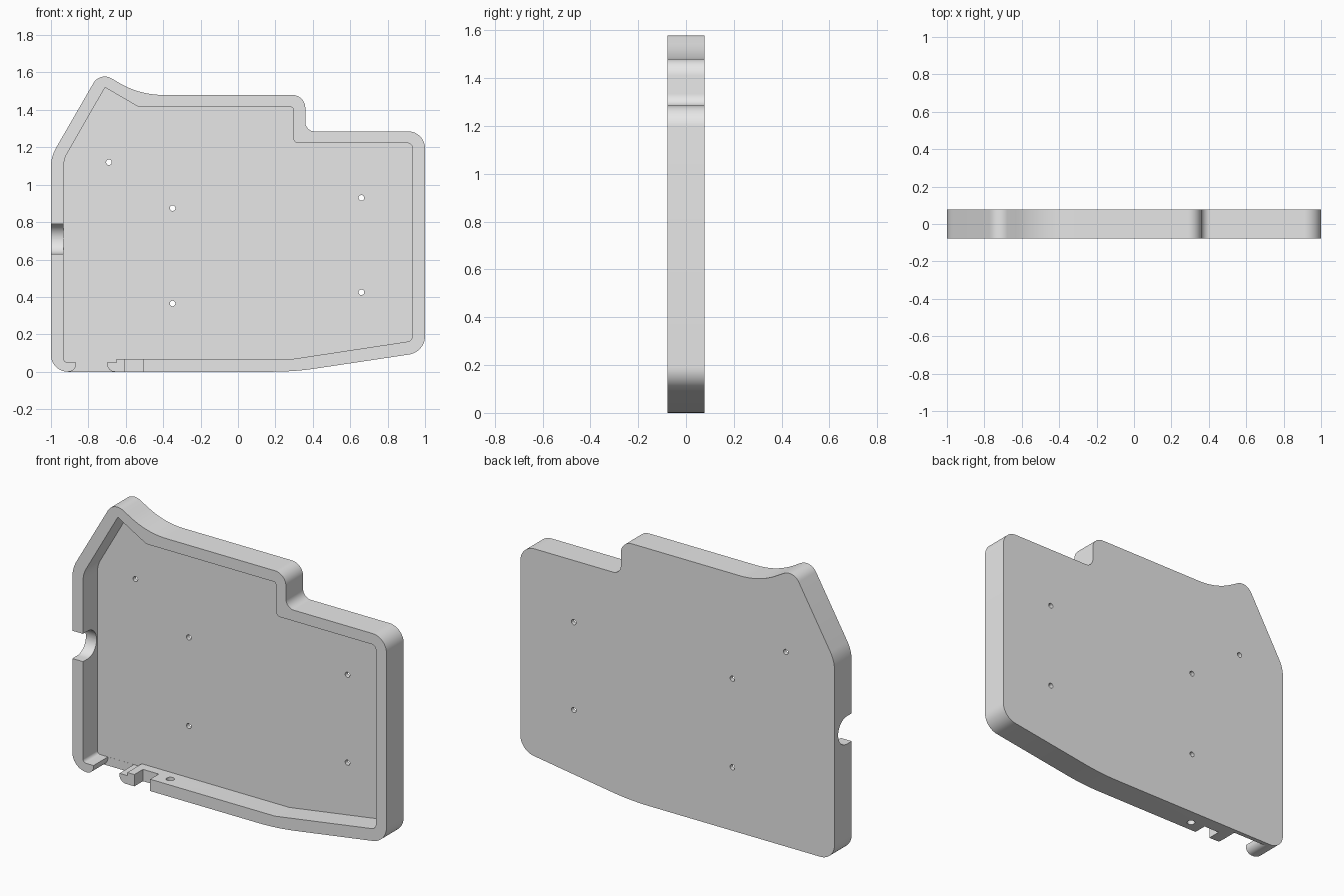
import bpy, bmesh, math
from mathutils import Vector, Matrix

cube = bpy.data.objects.get("Cube")
if cube:
    bpy.data.objects.remove(cube, do_unlink=True)

HALF = 0.078          # half of the tray depth
FLOOR = 0.053         # inner face of the floor

grey = bpy.data.materials.new("light_grey")
grey.use_nodes = True
colour = (0.8, 0.8, 0.8, 1)
grey.diffuse_color = colour
grey.node_tree.nodes["Principled BSDF"].inputs["Base Color"].default_value = colour


def rounded(corners, steps=12):
    """Turn (u, v, radius) corners into an outline with tangent arcs."""
    out = []
    for i, (u, v, r) in enumerate(corners):
        p = Vector((u, v))
        if r == 0:
            out.append(p)
            continue
        a = (Vector(corners[i - 1][:2]) - p).normalized()
        b = (Vector(corners[(i + 1) % len(corners)][:2]) - p).normalized()
        half = a.angle(b) / 2
        centre = p + (a + b).normalized() * (r / math.sin(half))
        start = p + a * (r / math.tan(half)) - centre
        end = p + b * (r / math.tan(half)) - centre
        sweep = start.angle_signed(end)
        for k in range(steps + 1):
            out.append(centre + Matrix.Rotation(-sweep * k / steps, 2) @ start)
    return out


def finish(name, bm):
    bmesh.ops.recalc_face_normals(bm, faces=bm.faces)
    mesh = bpy.data.meshes.new(name)
    bm.to_mesh(mesh)
    bm.free()
    mesh.materials.append(grey)
    obj = bpy.data.objects.new(name, mesh)
    bpy.context.collection.objects.link(obj)
    return obj


def prism(name, corners, low, high, axis="y"):
    """Extrude an outline along y (outline in x, z) or x (outline in y, z)."""
    bm = bmesh.new()
    place = (lambda p, d: (p.x, d, p.y)) if axis == "y" else (lambda p, d: (d, p.x, p.y))
    face = bm.faces.new([bm.verts.new(place(p, low)) for p in rounded(corners)])
    ext = bmesh.ops.extrude_face_region(bm, geom=[face])
    moved = [g for g in ext["geom"] if isinstance(g, bmesh.types.BMVert)]
    shift = (0, high - low, 0) if axis == "y" else (high - low, 0, 0)
    bmesh.ops.translate(bm, verts=moved, vec=shift)
    return finish(name, bm)


def drill(name, centre, radius, length, axis):
    bm = bmesh.new()
    turn = Matrix.Rotation(math.pi / 2, 4, "X") if axis == "y" else Matrix()
    bmesh.ops.create_cone(bm, cap_ends=True, segments=24, radius1=radius, radius2=radius,
                          depth=length, matrix=Matrix.Translation(centre) @ turn)
    return finish(name, bm)


# Solid outer body
tray = prism("tray", [
    (-1, 0, 0.09), (0.3, 0, 1.6), (1, 0.105, 0.1), (1, 1.285, 0.09),
    (0.36, 1.285, 0.05), (0.36, 1.48, 0.07), (-0.524, 1.48, 0.46),
    (-0.738, 1.604, 0.07), (-1, 1.15, 0.2)], -HALF, HALF)

# Recess leaving an even rim
cutters = [prism("recess_cutter", [
    (-0.932, 0.05, 0.02), (-0.65, 0.05, 0), (-0.65, 0.068, 0), (0.29, 0.068, 0),
    (0.932, 0.165, 0.03), (0.932, 1.222, 0.025), (0.295, 1.222, 0.03),
    (0.295, 1.415, 0.012), (-0.53, 1.415, 0), (-0.711, 1.52, 0),
    (-0.932, 1.135, 0.15)], -0.2, FLOOR)]

# Gap in the lower rim, with rounded hook ends
cutters.append(prism("gap_cutter", [
    (-0.865, 0.06, 0), (-0.865, 0, 0.042), (-0.95, 0, 0), (-0.95, -0.05, 0),
    (-0.61, -0.05, 0), (-0.61, 0, 0), (-0.7, 0, 0.042), (-0.7, 0.06, 0)], -0.2, FLOOR - 0.0005))

# Shallow notch beside the gap
cutters.append(prism("notch_cutter", [
    (-0.605, -0.05, 0), (-0.505, -0.05, 0), (-0.505, 0.09, 0), (-0.605, 0.09, 0)], -0.2, 0))

# Round-bottomed slot in the side rim
cutters.append(prism("side_slot_cutter", [
    (-0.2, 0.63, 0), (0.045, 0.63, 0.079), (0.045, 0.79, 0.079), (-0.2, 0.79, 0)],
    -1.1, -0.9, "x"))

# Screw holes through the floor and one through the lower rim
for x, z in [(-0.69, 1.12), (-0.35, 0.875), (0.66, 0.93), (0.66, 0.425), (-0.35, 0.365)]:
    cutters.append(drill("floor_hole_cutter", (x, FLOOR, z), 0.015, 0.1, "y"))
cutters.append(drill("rim_hole_cutter", (-0.42, -0.015, 0.035), 0.022, 0.12, "z"))

# Cut everything out of the body
bpy.ops.object.select_all(action="DESELECT")
bpy.context.view_layer.objects.active = tray
tray.select_set(True)
for cutter in cutters:
    cutter.hide_render = True
    mod = tray.modifiers.new(cutter.name, "BOOLEAN")
    mod.operation = "DIFFERENCE"
    mod.solver = "EXACT"
    mod.object = cutter
    bpy.ops.object.modifier_apply(modifier=mod.name)
    bpy.data.objects.remove(cutter, do_unlink=True)

bpy.ops.object.shade_smooth_by_angle(angle=math.radians(25))
